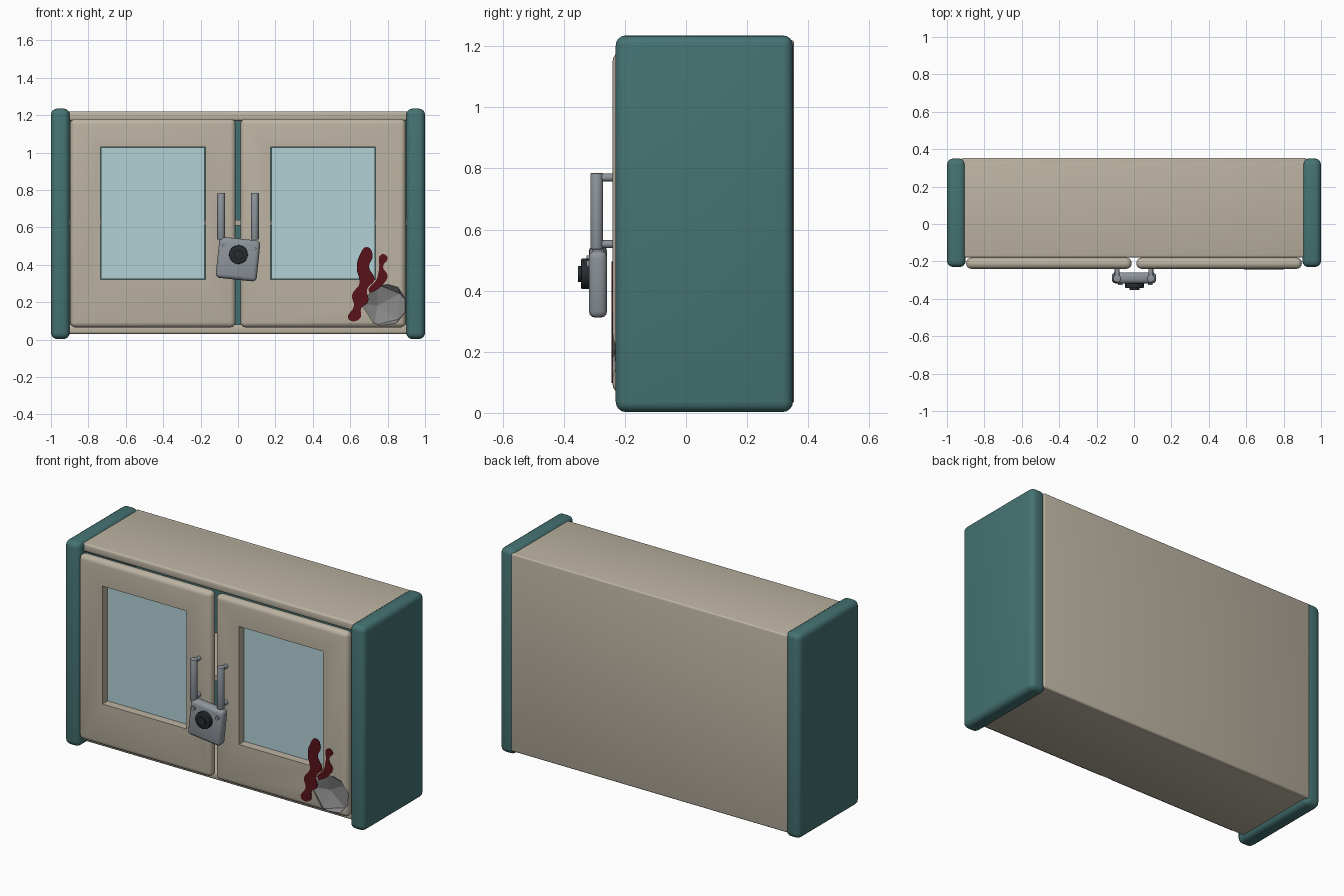
import bpy, math
from mathutils import Matrix

if "Cube" in bpy.data.objects:
    bpy.data.objects.remove(bpy.data.objects["Cube"])


def material(name, rgb):
    m = bpy.data.materials.new(name)
    m.diffuse_color = (*rgb, 1)
    m.use_nodes = True
    m.node_tree.nodes["Principled BSDF"].inputs["Base Color"].default_value = m.diffuse_color
    return m


CREAM = material("cream", (0.50, 0.45, 0.36))
TEAL = material("teal", (0.06, 0.17, 0.17))
GLASS = material("glass", (0.45, 0.64, 0.67))
STEEL = material("steel", (0.27, 0.30, 0.33))
STONE = material("dent_grey", (0.25, 0.25, 0.25))
BLACK = material("black", (0.02, 0.025, 0.03))
RED = material("dark_red", (0.10, 0.006, 0.012))


def apply_mod(ob, name):
    bpy.context.view_layer.objects.active = ob
    bpy.ops.object.modifier_apply(modifier=name)


def finish(ob, name, mat, bevel=0, segments=3):
    ob.name = name
    ob.data.materials.append(mat)
    if bevel:
        m = ob.modifiers.new("bevel", 'BEVEL')
        m.width, m.segments = bevel, segments
        apply_mod(ob, "bevel")
        bpy.ops.object.shade_smooth_by_angle(angle=math.radians(35))
    return ob


def box(name, mat, x, y, z, bevel=0, segments=3):
    """Box from its x, y and z ranges."""
    bpy.ops.mesh.primitive_cube_add(size=1)
    ob = bpy.context.object
    size = [b - a for a, b in (x, y, z)]
    mid = [(a + b) / 2 for a, b in (x, y, z)]
    ob.data.transform(Matrix.Translation(mid) @ Matrix.Diagonal((*size, 1)))
    return finish(ob, name, mat, bevel, segments)


def rod(name, mat, r, centre, length, axis='Z', sides=16, bevel=0):
    bpy.ops.mesh.primitive_cylinder_add(vertices=sides, radius=r, depth=length)
    ob = bpy.context.object
    if axis == 'Y':
        ob.data.transform(Matrix.Rotation(math.pi / 2, 4, 'X'))
    ob.data.transform(Matrix.Translation(centre))
    finish(ob, name, mat, bevel, 2)
    bpy.ops.object.shade_smooth_by_angle(angle=math.radians(40))
    return ob


def cut(ob, cutter):
    m = ob.modifiers.new("cut", 'BOOLEAN')
    m.object, m.operation, m.solver = cutter, 'DIFFERENCE', 'EXACT'
    m.material_mode = 'TRANSFER'
    apply_mod(ob, "cut")
    bpy.data.objects.remove(cutter)


# Hollow carcass: top, bottom, back, shelf and dark lining
box("top_panel", CREAM, (-0.92, 0.92), (-0.18, 0.35), (1.17, 1.22), 0.012)
box("bottom_panel", CREAM, (-0.92, 0.92), (-0.18, 0.35), (0.03, 0.08), 0.012)
box("back_panel", CREAM, (-0.92, 0.92), (0.32, 0.354), (0.03, 1.22), 0.01)
box("back_lining", TEAL, (-0.9, 0.9), (0.305, 0.322), (0.07, 1.18))
box("shelf", CREAM, (-0.9, 0.9), (-0.15, 0.31), (0.61, 0.64))

for s, side in ((-1, "left"), (1, "right")):
    def span(a, b):
        return tuple(sorted((s * a, s * b)))

    # Rounded end panel
    box(side + "_side_panel", TEAL, span(0.90, 1.0), (-0.23, 0.35), (0.003, 1.235), 0.033, 4)

    # Door with window opening and recessed pane
    door = box(side + "_door", CREAM, span(0.013, 0.897), (-0.24, -0.18), (0.065, 1.18), 0.028, 4)
    win = box("window_cutter", CREAM, span(0.175, 0.735), (-0.4, 0), (0.32, 1.03))
    cut(door, win)
    if s > 0:
        # Faceted dent in the lower corner
        bpy.ops.mesh.primitive_ico_sphere_add(subdivisions=1, radius=1)
        dent = bpy.context.object
        dent.data.transform(Matrix.Translation((0.79, -0.24, 0.185))
                            @ Matrix.Diagonal((0.135, 0.052, 0.13, 1))
                            @ Matrix.Rotation(0.5, 4, 'Y') @ Matrix.Rotation(0.3, 4, 'X'))
        finish(dent, "dent_cutter", STONE)
        cut(door, dent)
    bpy.ops.object.select_all(action='DESELECT')
    door.select_set(True)
    bpy.context.view_layer.objects.active = door
    bpy.ops.object.shade_smooth_by_angle(angle=math.radians(35))
    for p in door.data.polygons:
        if door.data.materials[p.material_index] == STONE:
            p.use_smooth = False
    box(side + "_window_pane", GLASS, span(0.178, 0.732), (-0.195, -0.185), (0.323, 1.027))

    # Pull handle on two standoffs
    rod(side + "_handle_bar", STEEL, 0.021, (s * 0.09, -0.292, 0.66), 0.25, bevel=0.004)
    for z in (0.77, 0.552):
        rod(side + "_handle_standoff", STEEL, 0.013, (s * 0.09, -0.26, z), 0.07, 'Y', 12)

# Padlock hanging slightly tilted from the handles
lock = [box("lock_body", STEEL, (-0.11, 0.11), (-0.318, -0.258), (-0.11, 0.11), 0.022),
        rod("lock_dial", BLACK, 0.05, (0, -0.328, 0.025), 0.03, 'Y', 24, 0.004),
        rod("lock_dial_knob", BLACK, 0.026, (0, -0.344, 0.025), 0.02, 'Y', 16)]
for x in (-0.08, 0.08):
    lock.append(rod("lock_rivet", STEEL, 0.012, (x, -0.32, 0.065), 0.012, 'Y', 12))
for ob in lock:
    ob.data.transform(Matrix.Translation((0, 0, 0.43)) @ Matrix.Rotation(math.radians(6), 4, 'Y'))


def stain(name, points, cyclic_y=-0.2415):
    """Thin filled wavy outline lying on the door."""
    cu = bpy.data.curves.new(name, 'CURVE')
    cu.dimensions, cu.fill_mode, cu.extrude = '2D', 'BOTH', 0.0015
    cu.resolution_u = 4
    sp = cu.splines.new('BEZIER')
    sp.bezier_points.add(len(points) - 1)
    for bp, (x, z) in zip(sp.bezier_points, points):
        bp.co = (x, z, 0)
        bp.handle_left_type = bp.handle_right_type = 'AUTO'
    sp.use_cyclic_u = True
    ob = bpy.data.objects.new(name, cu)
    bpy.context.collection.objects.link(ob)
    ob.location.y = cyclic_y
    ob.rotation_euler.x = math.pi / 2
    cu.materials.append(RED)
    bpy.ops.object.select_all(action='DESELECT')
    ob.select_set(True)
    bpy.context.view_layer.objects.active = ob
    bpy.ops.object.convert(target='MESH')


# Dark drips running beside the dent
stain("large_drip", [(0.69, 0.495), (0.72, 0.45), (0.70, 0.39), (0.73, 0.32), (0.69, 0.27),
                     (0.695, 0.20), (0.66, 0.17), (0.65, 0.11), (0.59, 0.11), (0.62, 0.18),
                     (0.61, 0.24), (0.65, 0.30), (0.635, 0.38), (0.65, 0.45)])
stain("small_drip", [(0.765, 0.455), (0.80, 0.44), (0.775, 0.39), (0.80, 0.34), (0.775, 0.295),
                     (0.73, 0.26), (0.70, 0.255), (0.74, 0.32), (0.755, 0.38)])
